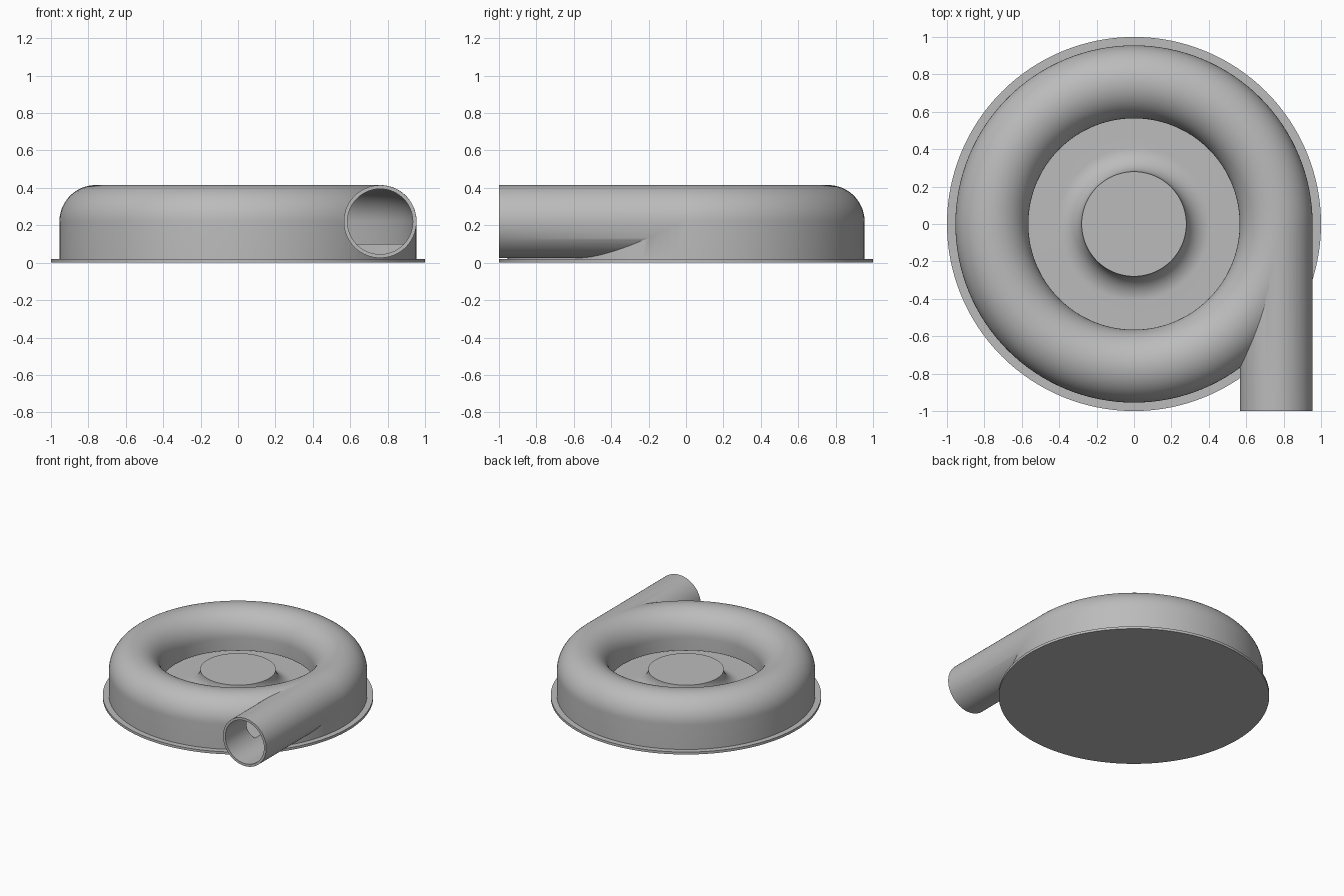
import bpy, bmesh, math
from mathutils import Matrix, Vector

if "Cube" in bpy.data.objects:
    bpy.data.objects.remove(bpy.data.objects["Cube"])

SEGMENTS = 128
RING, MID = 0.76, 0.22          # centre of the volute section
OUTER, INNER = 0.195, 0.175     # section radii
FLOOR, HUB_TOP, HUB_R = 0.10, 0.23, 0.28

grey = bpy.data.materials.new("cast_grey")
grey.use_nodes = True
colour = (0.5, 0.5, 0.5, 1)
grey.diffuse_color = colour
grey.node_tree.nodes["Principled BSDF"].inputs["Base Color"].default_value = colour


def finish(bm, name):
    bmesh.ops.recalc_face_normals(bm, faces=bm.faces)
    mesh = bpy.data.meshes.new(name)
    bm.to_mesh(mesh)
    bm.free()
    obj = bpy.data.objects.new(name, mesh)
    bpy.context.collection.objects.link(obj)
    mesh.materials.append(grey)
    return obj


def arc(cx, cz, r, start, end, steps):
    angles = [math.radians(start + (end - start) * i / steps) for i in range(steps + 1)]
    return [(cx + r * math.cos(a), cz + r * math.sin(a)) for a in angles]


def lathe(name, profile, closed=False):
    bm = bmesh.new()
    verts = [bm.verts.new((x, 0, z)) for x, z in profile]
    pairs = list(zip(verts, verts[1:] + verts[:1]))
    edges = [bm.edges.new(p) for p in (pairs if closed else pairs[:-1])]
    bmesh.ops.spin(bm, geom=verts + edges, cent=(0, 0, 0), axis=(0, 0, 1),
                   angle=math.tau, steps=SEGMENTS, use_merge=True)
    bmesh.ops.remove_doubles(bm, verts=bm.verts, dist=1e-5)
    return finish(bm, name)


def rod(name, radius, y0, y1):
    bm = bmesh.new()
    place = Matrix.Translation(Vector((RING, (y0 + y1) / 2, MID))) @ Matrix.Rotation(math.pi / 2, 4, "X")
    bmesh.ops.create_cone(bm, cap_ends=True, segments=96, radius1=radius,
                          radius2=radius, depth=y1 - y0, matrix=place)
    return finish(bm, name)


def boolean(target, tool, operation):
    mod = target.modifiers.new(operation.title(), "BOOLEAN")
    mod.object, mod.operation, mod.solver = tool, operation, "EXACT"
    tool.hide_render = True
    tool.hide_set(True)


def smooth(obj):
    bpy.ops.object.select_all(action="DESELECT")
    obj.select_set(True)
    bpy.context.view_layer.objects.active = obj
    for mod in list(obj.modifiers):
        bpy.ops.object.modifier_apply(modifier=mod.name)
    bpy.ops.object.shade_smooth_by_angle(angle=math.radians(30))


# Thin round base plate
base = lathe("base_plate", [(0, 0), (1, 0), (1, 0.02), (0, 0.02)])

# Casing with rounded ring, sunken eye and flared hub
fillet = HUB_TOP - FLOOR
casing = lathe("volute_casing",
               [(0, 0.015), (RING + OUTER, 0.015)]
               + arc(RING, MID, OUTER, 0, 180, 32)
               + [(RING - OUTER, FLOOR)]
               + arc(HUB_R + fillet, HUB_TOP, fillet, 270, 180, 16)
               + [(0, HUB_TOP)])

# Tangential outlet pipe
pipe = rod("outlet_pipe_solid", OUTER - 0.0005, -1, 0)
boolean(casing, pipe, "UNION")

# Hollow ring channel, open to the eye through a low slot
channel = lathe("channel_cutter",
                [(RING - OUTER - 0.005, FLOOR - 0.001), (RING + INNER, FLOOR - 0.001)]
                + arc(RING, MID, INNER, 0, 180, 32)
                + [(RING - INNER, 0.12), (RING - OUTER - 0.005, 0.12)], closed=True)
boolean(casing, channel, "DIFFERENCE")

# Pipe bore
bore = rod("bore_cutter", INNER - 0.0005, -1.1, 0)
boolean(casing, bore, "DIFFERENCE")

for part in (base, casing):
    smooth(part)
for helper in (pipe, channel, bore):
    bpy.data.objects.remove(helper)
